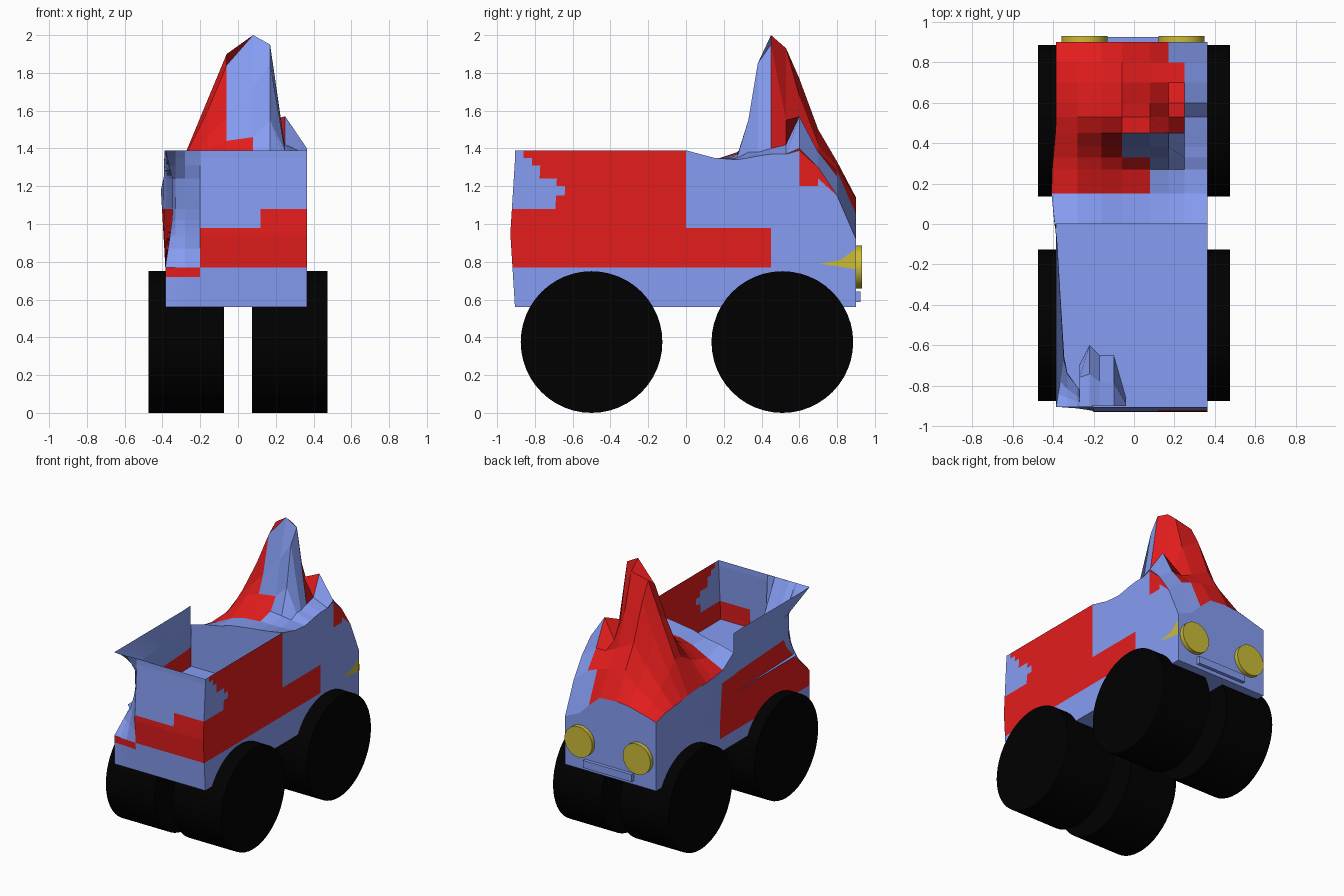
import bpy, bmesh, math

if "Cube" in bpy.data.objects:
    bpy.data.objects.remove(bpy.data.objects["Cube"])


def mat(name, rgb):
    m = bpy.data.materials.new(name)
    m.diffuse_color = (*rgb, 1)
    m.use_nodes = True
    m.node_tree.nodes["Principled BSDF"].inputs["Base Color"].default_value = m.diffuse_color
    return m


BLUE = mat("blue", (0.24, 0.34, 0.9))
RED = mat("red", (0.78, 0.012, 0.012))
BLACK = mat("black", (0.0, 0.0, 0.0))
YELLOW = mat("yellow", (0.6, 0.5, 0.04))


def interp(t, pts):
    if t <= pts[0][0]:
        return pts[0][1]
    for (a, va), (b, vb) in zip(pts, pts[1:]):
        if t <= b:
            return va + (vb - va) * (t - a) / (b - a)
    return pts[-1][1]


def sheet(name, us, vs, point, is_red=lambda c: False, flip=False):
    """Grid surface; faces are painted by their centre."""
    bm = bmesh.new()
    g = [[bm.verts.new(point(u, v)) for v in vs] for u in us]
    for i in range(len(us) - 1):
        for j in range(len(vs) - 1):
            q = [g[i][j], g[i + 1][j], g[i + 1][j + 1], g[i][j + 1]]
            f = bm.faces.new(q[::-1] if flip else q)
            f.material_index = int(bool(is_red(f.calc_center_median())))
    bmesh.ops.remove_doubles(bm, verts=bm.verts, dist=0.0005)
    me = bpy.data.meshes.new(name)
    bm.to_mesh(me)
    bm.free()
    me.materials.append(BLUE)
    me.materials.append(RED)
    ob = bpy.data.objects.new(name, me)
    bpy.context.collection.objects.link(ob)
    return ob


def cylinder(name, r, depth, loc, rot, m, n):
    bpy.ops.mesh.primitive_cylinder_add(vertices=n, radius=r, depth=depth, location=loc, rotation=rot)
    ob = bpy.context.object
    ob.name = name
    ob.data.materials.append(m)
    bpy.ops.object.shade_smooth_by_angle(angle=math.radians(30))


BOTTOM, TOP, FLOOR = 0.56, 1.39, 0.94

# Cab roof heights: one row per y station, left edge to right edge
XS = [-0.385, -0.28, -0.16, -0.06, 0.08, 0.17, 0.25, 0.365]
ROOF = {
    0.00: [1.25, 1.28, 1.30, 1.33, 1.35, 1.36, 1.37, 1.39],
    0.15: [1.18, 1.24, 1.30, 1.33, 1.34, 1.34, 1.34, 1.35],
    0.27: [1.16, 1.27, 1.36, 1.38, 1.37, 1.36, 1.35, 1.34],
    0.33: [1.15, 1.29, 1.40, 1.44, 1.46, 1.55, 1.38, 1.35],
    0.38: [1.15, 1.32, 1.46, 1.56, 1.72, 1.85, 1.38, 1.36],
    0.45: [1.14, 1.36, 1.60, 1.84, 2.00, 1.95, 1.40, 1.37],
    0.53: [1.13, 1.37, 1.66, 1.90, 1.93, 1.55, 1.42, 1.37],
    0.60: [1.12, 1.30, 1.52, 1.77, 1.68, 1.42, 1.57, 1.40],
    0.70: [1.11, 1.22, 1.36, 1.50, 1.42, 1.38, 1.38, 1.30],
    0.80: [1.10, 1.15, 1.23, 1.33, 1.31, 1.28, 1.25, 1.15],
    0.90: [1.07, 1.10, 1.13, 1.14, 1.13, 1.05, 0.97, 0.92],
}
YS = list(ROOF)
ROWS = [0.56, 0.66, 0.72, 0.77, 0.87, 0.94, 0.98, 1.02, 1.08, 1.15, 1.2, 1.24, 1.31, 1.35, 1.39]


def left_x(y, z):
    return -0.385 - 0.028 * max(0, 1 - abs(y - 0.2) / 0.3) * max(0, 1 - abs(z - 1.18) / 0.4)


def dent(z):
    return interp(z, [(0.77, 0), (0.94, 0.16), (1.05, 0.25), (1.24, 0.235), (1.39, 0)])


def tail_y(x, z):
    w = min(1, max(0, (-0.2 - x) / 0.185))
    bulge = 0.025 * max(0, 1 - abs(z - 0.95) / 0.4) * (1 - w)
    return -0.905 - bulge + w * dent(z)


# Spiky cab roof
def roof_point(y, i):
    z = ROOF[y][i]
    return (left_x(y, z) if i == 0 else XS[i], y, z)


def roof_red(c):
    if c.y < 0.32:
        return c.y > 0.15 and -0.35 < c.x < 0.03
    if c.y < 0.46:
        return -0.35 < c.x < -0.1
    return -0.35 < c.x < 0.27 and not (c.y > 0.8 and c.x > 0.2)


sheet("cab_roof", YS, range(8), roof_point, roof_red, flip=True)

# Cab sides
sheet("cab_left_side", YS, ROWS,
      lambda y, z: (left_x(y, min(z, ROOF[y][0])), y, min(z, ROOF[y][0])),
      lambda c: c.y < 0.15 and 0.66 < c.z < 1.05, flip=True)
sheet("cab_right_side", YS, ROWS,
      lambda y, z: (0.365, y, min(z, ROOF[y][7])),
      lambda c: (c.y < 0.46 and 0.77 < c.z < 0.98) or (0.58 < c.y < 0.78 and c.z > 1.2))

# Cab front panel and cab rear wall
sheet("cab_front_panel", range(8), range(6),
      lambda i, j: (XS[i], 0.9, BOTTOM + (ROOF[0.9][i] - BOTTOM) * j / 5), flip=True)
sheet("cab_rear_wall", range(8), range(4),
      lambda i, j: (XS[i], 0, FLOOR + (ROOF[0.0][i] - FLOOR) * j / 3))

# Bed side walls
STEPS = [k / 20 for k in range(21)]


def bed_right_red(c):
    notch = c.y < interp(c.z, [(1.07, -0.9), (1.08, -0.72), (1.15, -0.62), (1.39, -0.9)])
    return c.z > 0.77 and not (c.z > 1.08 and notch)


def bed_left(t, z):
    x = left_x(-0.9 * t, z) + 0.16 * dent(z) * t
    return (x, tail_y(-0.385, z) * t, z)


sheet("bed_left_wall", STEPS, ROWS, bed_left, lambda c: 0.66 < c.z < 1.05)
sheet("bed_right_wall", STEPS, ROWS, lambda t, z: (0.365, tail_y(0.365, z) * t, z),
      bed_right_red, flip=True)


# Dented end wall of the bed
def tail(x, z):
    xx = x + (0.16 * dent(z) if x < -0.38 else 0)
    return (xx, tail_y(x, z), z)


def tail_red(c):
    if c.x < -0.2:
        return 0.72 < c.z < 0.8
    if c.x < 0.12:
        return 0.77 < c.z < 0.98
    return 0.77 < c.z < 1.08


TAIL_X = [-0.385, -0.33, -0.28, -0.2, -0.12, -0.04, 0.04, 0.12, 0.2, 0.28, 0.365]
sheet("bed_end_wall", TAIL_X, ROWS, tail, tail_red)

# Crumpled lining inside the end wall
LINING = {-0.27: 0.2, -0.22: 0.3, -0.17: 0.25, -0.1: 0.25, -0.04: 0.04}
sheet("bed_end_lining", list(LINING), [0, 0.5, 1],
      lambda x, t: (x, tail_y(x, TOP - 0.45 * t) + 0.004 + (LINING[x] - tail_y(x, TOP - 0.45 * t) - 0.905) * t,
                    TOP - 0.45 * t))

# Bed floor and underside
sheet("bed_floor", TAIL_X, [0, 0.5, 1], lambda x, t: (x, tail_y(x, FLOOR) * (1 - t), FLOOR))
sheet("underside", [-0.385, 0.365], [-0.905, 0.9], lambda x, y: (x, y, BOTTOM), flip=True)

# Wheels
for y in (-0.5, 0.51):
    for x in (-0.275, 0.275):
        cylinder("wheel", 0.375, 0.4, (x, y, 0.375), (0, math.pi / 2, 0), BLACK, 48)

# Headlights
for x in (-0.245, 0.235):
    cylinder("headlight", 0.114, 0.04, (x, 0.911, 0.772), (math.pi / 2, 0, 0), YELLOW, 32)

# Yellow streak beside the right headlight
me = bpy.data.meshes.new("headlight_streak")
me.from_pydata([(0.367, 0.71, 0.79), (0.367, 0.9, 0.76), (0.367, 0.9, 0.87), (0.367, 0.82, 0.81)], [], [(0, 1, 2, 3)])
me.materials.append(YELLOW)
bpy.context.collection.objects.link(bpy.data.objects.new("headlight_streak", me))

# Bumper plate
bpy.ops.mesh.primitive_cube_add(size=1, location=(0, 0.91, 0.615))
bumper = bpy.context.object
bumper.name = "bumper_plate"
bumper.scale = (0.4, 0.03, 0.055)
bumper.data.materials.append(BLUE)
